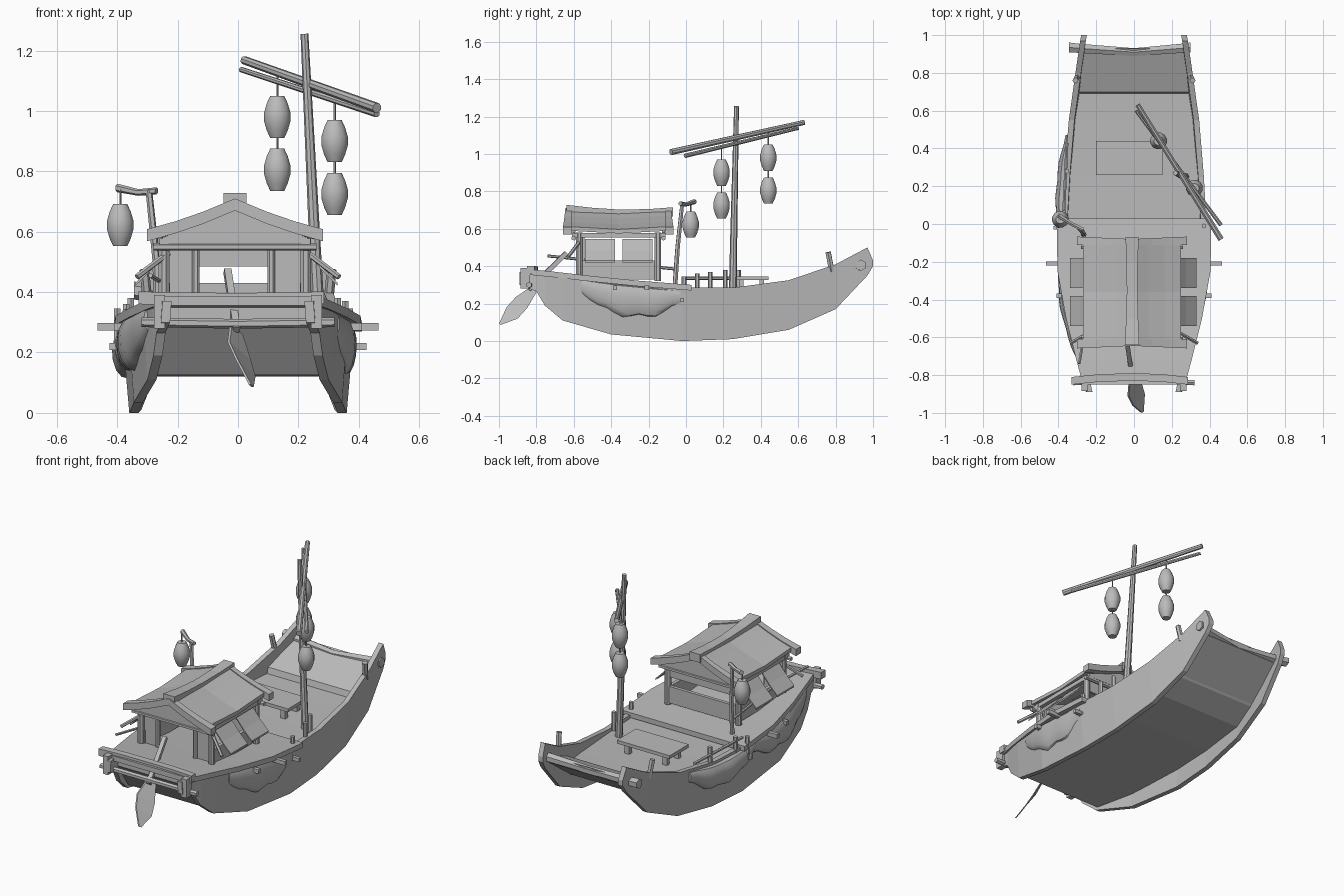
import bpy, bmesh, math
from mathutils import Vector, Matrix

if "Cube" in bpy.data.objects:
    bpy.data.objects.remove(bpy.data.objects["Cube"])

mat = bpy.data.materials.new("plain grey")
mat.diffuse_color = (0.5, 0.5, 0.5, 1)
mat.use_nodes = True
mat.node_tree.nodes["Principled BSDF"].inputs["Base Color"].default_value = mat.diffuse_color

def finish(name, bm, smooth=False):
    bmesh.ops.recalc_face_normals(bm, faces=bm.faces[:])
    me = bpy.data.meshes.new(name)
    bm.to_mesh(me)
    bm.free()
    me.materials.append(mat)
    ob = bpy.data.objects.new(name, me)
    bpy.context.collection.objects.link(ob)
    if smooth:
        bpy.ops.object.select_all(action='DESELECT')
        bpy.context.view_layer.objects.active = ob
        ob.select_set(True)
        bpy.ops.object.shade_smooth_by_angle(angle=math.radians(40))
    return ob

def loft(name, rings, smooth=False):
    """Skin closed rings of equal length and cap both ends."""
    bm = bmesh.new()
    vs = [[bm.verts.new(p) for p in r] for r in rings]
    n = len(vs[0])
    for a, b in zip(vs, vs[1:]):
        for i in range(n):
            j = (i + 1) % n
            bm.faces.new((a[i], a[j], b[j], b[i]))
    bm.faces.new(vs[0])
    bm.faces.new(vs[-1])
    return finish(name, bm, smooth)

def rod(name, pts, radii, sides=8):
    """Round bar through points, with a radius at each point."""
    pts = [Vector(p) for p in pts]
    if not isinstance(radii, (list, tuple)):
        radii = [radii] * len(pts)
    q = (pts[-1] - pts[0]).to_track_quat('Z', 'Y')
    rings = []
    for p, r in zip(pts, radii):
        rings.append([p + q @ Vector((r * math.cos(t), r * math.sin(t), 0))
                      for t in [math.tau * (k + .5) / sides for k in range(sides)]])
    return loft(name, rings, True)

def box(name, c, s, rot=(0, 0, 0)):
    bm = bmesh.new()
    bmesh.ops.create_cube(bm, size=1)
    m = Matrix.Translation(c)
    for a, ax in zip(rot, 'XYZ'):
        m = m @ Matrix.Rotation(a, 4, ax)
    bmesh.ops.transform(bm, matrix=m @ Matrix.Diagonal((*s, 1)), verts=bm.verts[:])
    return finish(name, bm)

# Hull stations: y, sheer height, keel height, half width at sheer and keel
ST = [(-.89, .37, .30, .25, .255), (-.80, .37, .265, .27, .27), (-.755, .365, .19, .285, .28),
      (-.66, .355, .11, .315, .30), (-.40, .325, .035, .365, .345), (-.02, .285, 0, .385, .36),
      (.25, .285, .01, .37, .35), (.55, .325, .06, .345, .33), (.80, .41, .17, .31, .305),
      (.97, .50, .35, .285, .285), (1.0, .43, .40, .28, .28)]

def at(y, k):
    for a, b in zip(ST, ST[1:]):
        if y <= b[0]:
            return a[k] + (b[k] - a[k]) * (y - a[0]) / (b[0] - a[0])
    return ST[-1][k]

def half(y, z):
    t = (z - at(y, 2)) / (at(y, 1) - at(y, 2))
    return at(y, 4) + (at(y, 3) - at(y, 4)) * t

for s, side in ((-1, "left"), (1, "right")):
    loft("hull_side_" + side, [[(s * (wt - .03), y, zt), (s * wt, y, zt), (s * wb, y, zb),
                                (s * (wb - .03), y, zb)] for y, zt, zb, wt, wb in ST])

# Hull body between the sides: y, deck height, underside height
BODY = [(-.79, .35, .30), (-.65, .34, .125), (-.40, .31, .12), (0, .265, .12), (.25, .265, .12),
        (.55, .27, .135), (.69, .275, .20), (.70, .31, .21), (.93, .41, .37)]
loft("hull_body", [[(-half(y, t) + .02, y, t), (half(y, t) - .02, y, t),
                    (half(y, b) - .02, y, b), (-half(y, b) + .02, y, b)] for y, t, b in BODY])

# Raised aft deck
loft("aft_deck", [[(-w, y, z), (w, y, z), (w, y, z - .03), (-w, y, z - .03)]
                  for y, z, w in ((-.85, .385, .27), (-.72, .372, .305), (-.5, .347, .36),
                                  (-.25, .322, .405), (.03, .30, .41))])

# Bow beam, stern beam and stern rod
rod("bow_beam", [(-.345, .935, .405), (-.29, .93, .40), (0, .91, .385), (.25, .93, .40), (.30, .935, .405)],
    [.03, .028, .024, .028, .03], 6)
loft("stern_beam", [[(x, -.85 + d, z), (x, -.81 + d, z), (x, -.81 + d, z + .042), (x, -.85 + d, z + .042)]
                    for x, d, z in ((-.33, 0, .36), (-.18, .015, .357), (0, .02, .355),
                                    (.15, .015, .357), (.285, 0, .36))])
rod("stern_rod", [(-.32, -.84, .30), (0, -.83, .295), (.32, -.84, .30)], .016, 6)
for s in (-1, 1):
    box("stern_bracket", (s * .26, -.86, .335), (.035, .05, .11))
    rod("bow_post", [(s * .30, .78, .37), (s * .31, .76, .475)], .016, 6)

# Cabin posts, low walls, front panels
for s in (-1, 1):
    for y in (-.57, -.15):
        rod("cabin_post", [(s * .235 - .01, y, .32), (s * .235 - .01, y, .58)], .019)
    rod("door_post", [(s * .125 - .015, -.56, .33), (s * .125 - .015, -.56, .57)], .014)
    box("front_panel", (s * .175 - .01, -.55, .455), (.09, .015, .23))
    box("side_wall", (s * .225 - .01, -.36, .38), (.02, .42, .10))
    box("wall_plate", (s * .235 - .01, -.36, .565), (.03, .50, .025))
    # Propped shutters and their struts
    for y in (-.46, -.26):
        loft("shutter", [[(s * x - .005, y + a, z + b) for a, b in ((-.08, 0), (.08, 0), (.08, .01), (-.08, .01))]
                         for x, z in ((.23, .535), (.28, .475), (.335, .42))])
    rod("shutter_strut", [(s * .23, -.57, .53), (s * .335, -.63, .45)], .01, 6)
box("back_wall", (-.01, -.15, .38), (.45, .02, .10))
box("back_panel", (-.01, -.15, .52), (.45, .012, .07))

# Gabled roof with a slight sag
def roof_line(u):
    return .68 - .12 * u + .025 * u * u
for s in (-1, 1):
    rings = []
    for y, lift in ((-.62, .008), (-.36, -.006), (-.10, .008)):
        us = [0, .33, .66, 1]
        rings.append([(s * u * .26 - .01, y, roof_line(u) + lift + .018) for u in us] +
                     [(s * u * .26 - .01, y, roof_line(u) + lift - .004) for u in reversed(us)])
    loft("roof_slope", rings)
    for y0, y1, k in ((-.61, -.645, -1), (-.11, -.08, 1)):
        rings = []
        for u in (0, .4, .75, 1.1):
            yy, z = y1 + k * .012 * u, roof_line(u) + .012
            x = s * u * .265 - .01
            rings.append([(x, y0, z + .018), (x, yy, z + .018), (x, yy, z - .022), (x, y0, z - .022)])
        loft("gable_rafter", rings)
loft("ridge_beam", [[(-.01 - w, y, z - .05), (-.01 + w, y, z - .05), (-.01 + w, y, z), (-.01 - w, y, z)]
                    for y, z, w in ((-.64, .728, .038), (-.50, .712, .032), (-.36, .703, .028),
                                    (-.2, .705, .03), (-.07, .715, .035))])
for y in (-.60, -.12):
    loft("gable_panel", [[(-.25, yy, .56), (.23, yy, .56), (.23, yy, .58), (-.01, yy, .68), (-.25, yy, .58)]
                         for yy in (y - .008, y + .008)])
    rod("gable_tie", [(-.28, y, .55), (.26, y, .55)], .013, 6)

# Steering oar
rod("oar_shaft", [(-.035, -.64, .47), (-.005, -.84, .275)], .017, 4)
loft("oar_blade", [[(x - w, y - h, z + h), (x - w + .008, y - h, z + h), (x + w + .008, y + h, z - h), (x + w, y + h, z - h)]
                   for x, y, z, w, h in ((-.01, -.815, .275, .018, .015), (.0, -.88, .205, .035, .03),
                                         (.02, -.93, .15, .03, .03), (.04, -.995, .09, .004, .004))])

# Mast and two yards
rod("mast", [(.27, .25, .265), (.255, .255, .55), (.22, .27, 1.255)], [.021, .019, .013])
rod("thick_yard", [(.02, .63, 1.168), (.46, -.08, 1.01)], [.014, .017])
rod("thin_yard", [(.01, .60, 1.137), (.46, -.005, .99)], [.009, .012])

# Lanterns
def lantern(x, y, z):
    prof = [(.024, -.07), (.036, -.045), (.045, -.015), (.045, .015), (.036, .045), (.024, .07)]
    rod("lantern", [(x, y, z + h) for r, h in prof], [r for r, h in prof], 12)
for x, y, z, top in ((.13, .44, .98, 1.12), (.32, .19, .90, 1.04)):
    lantern(x, y, z)
    lantern(x, y, z - .175)
    rod("lantern_cord", [(x, y, z - .11), (x, y, top)], .004, 5)
lantern(-.39, .025, .622)
rod("side_lantern_cord", [(-.39, .025, .68), (-.39, .025, .74)], .004, 5)
rod("side_lantern_pole", [(-.265, -.06, .28), (-.27, -.045, .50), (-.295, -.02, .735)], [.014, .013, .011], 6)
rod("side_lantern_arm", [(-.40, .045, .745), (-.33, .0, .73), (-.27, -.03, .735)], [.014, .011, .012], 6)

# Low table on the fore deck
box("table_top", (-.025, .35, .335), (.35, .18, .02))
for x in (-.15, .10):
    for y in (.295, .405):
        box("table_leg", (x, y, .295), (.03, .025, .07))

# Slung bundles along the hull sides
def bundle(name, s, y0, y1, w, drop):
    rings = []
    n = 12
    for i in range(n + 1):
        t = i / n
        y = y0 + (y1 - y0) * t
        f = max(.12, math.sin(math.pi * t)) ** .4
        wave = 1 + .07 * math.sin(t * 19)
        zt = at(y, 1) - .015
        ring = []
        for k in range(8):
            a = math.pi * k / 7
            z = zt - drop * f * wave * (1 - math.cos(a)) / 2
            ring.append((s * (half(y, z) - .01 + w * f * wave * math.sin(a) ** .7 if 0 < k < 7 else half(y, z) - .01), y, z))
        rings.append(ring)
    loft(name, rings, True)
bundle("right_bundle", 1, -.56, -.03, .035, .17)
bundle("left_bundle", -1, -.70, -.10, .05, .17)
bundle("left_fore_bundle", -1, -.10, .47, .055, .15)

# Pegs, stubs and the left hand rail
for x, y, z0, z1 in ((.37, -.01, .21, .345), (.355, .13, .28, .37), (.33, .21, .27, .38), (-.37, .06, .26, .36),
                     (-.355, .28, .26, .38), (-.40, -.01, .21, .345)):
    rod("deck_peg", [(x, y, z0), (x, y, z1)], .013, 6)
rod("hand_rail", [(-.375, .0, .335), (-.355, .43, .335)], .009, 6)
rod("aft_hand_rail", [(-.29, -.74, .455), (-.25, -.50, .43), (-.26, -.06, .385)], .008, 6)
for s in (-1, 1):
    for y, z, e in ((-.21, .285, .465), (-.38, .285, .41)):
        box("side_stub", (s * (e - .06), y, z), (.12, .022, .024))
    box("lower_stub", (s * .39, -.02, .22), (.07, .02, .022))
